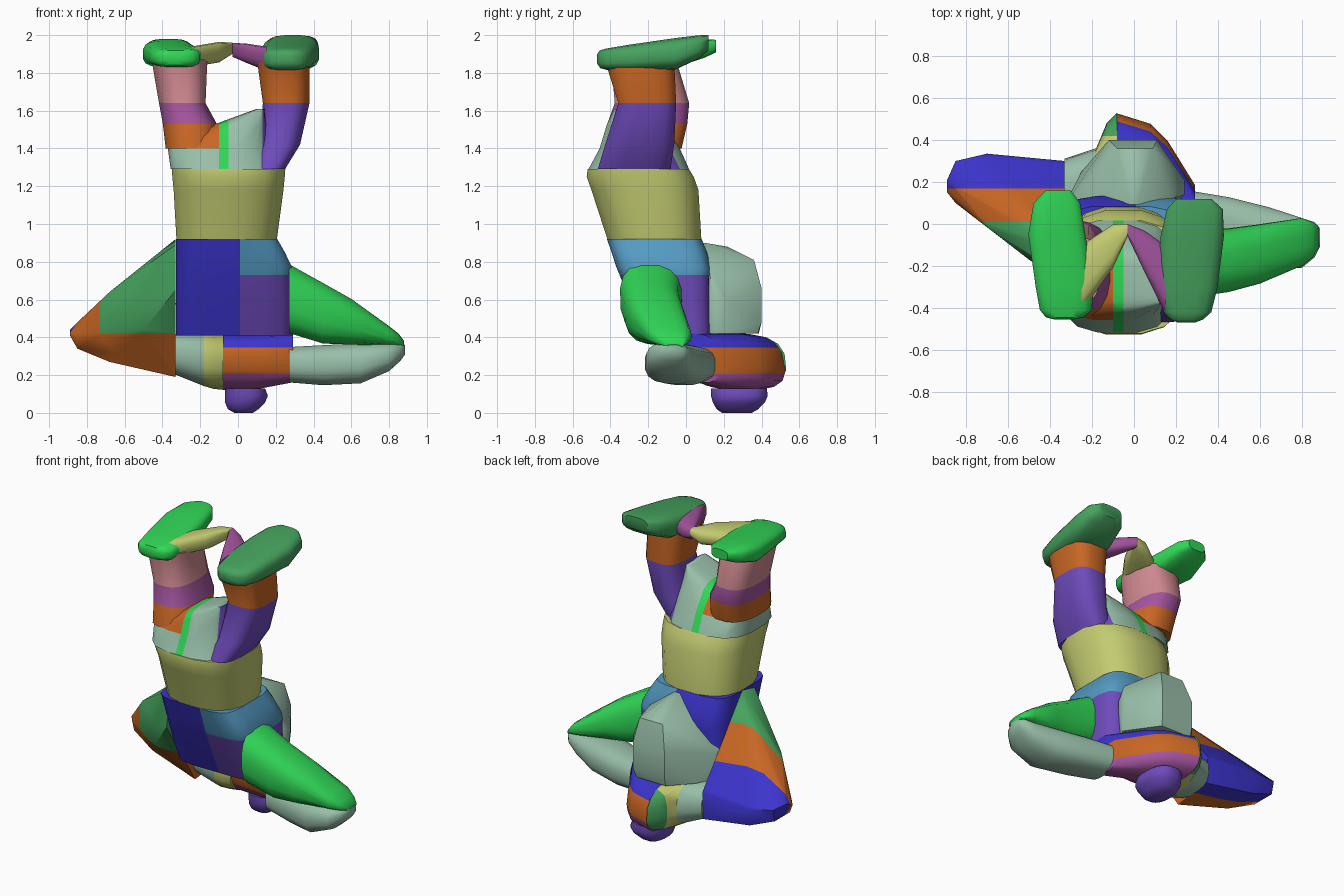
import bpy, bmesh, math
from mathutils import Vector

cube = bpy.data.objects.get("Cube")
if cube:
    bpy.data.objects.remove(cube, do_unlink=True)


def linear(c):
    c /= 255
    return c / 12.92 if c <= 0.04045 else ((c + 0.055) / 1.055) ** 2.4


# Palette
COLOURS = {
    "bright_green": (48, 214, 86), "leaf_green": (70, 163, 94),
    "pink": (208, 138, 145), "magenta": (165, 85, 160),
    "violet": (110, 75, 188), "orange": (200, 102, 36),
    "sage": (152, 190, 168), "olive": (195, 203, 112),
    "blue": (60, 52, 205), "sky_blue": (84, 154, 194),
}
MATS = {}
for name, rgb in COLOURS.items():
    m = bpy.data.materials.new(name)
    m.use_nodes = True
    col = (*[linear(v) for v in rgb], 1)
    m.diffuse_color = col
    bsdf = m.node_tree.nodes["Principled BSDF"]
    bsdf.inputs["Base Color"].default_value = col
    bsdf.inputs["Roughness"].default_value = 0.7
    MATS[name] = m


def finish(name, bm, colour, cuts):
    """Cut colour borders (axis, position), colour faces by name or rule, add object."""
    for ax, at in cuts:
        k = "xyz".index(ax)
        co, no = Vector((0, 0, 0)), Vector((0, 0, 0))
        co[k], no[k] = at, 1
        bmesh.ops.bisect_plane(bm, geom=bm.verts[:] + bm.edges[:] + bm.faces[:],
                               plane_co=co, plane_no=no, dist=1e-5)
    bmesh.ops.recalc_face_normals(bm, faces=bm.faces)
    me = bpy.data.meshes.new(name)
    slots = []
    for f in bm.faces:
        n = colour if isinstance(colour, str) else colour(*f.calc_center_median())
        if n not in slots:
            slots.append(n)
            me.materials.append(MATS[n])
        f.material_index = slots.index(n)
    bm.to_mesh(me)
    bm.free()
    ob = bpy.data.objects.new(name, me)
    bpy.context.collection.objects.link(ob)
    bpy.ops.object.select_all(action="DESELECT")
    bpy.context.view_layer.objects.active = ob
    ob.select_set(True)
    bpy.ops.object.shade_smooth_by_angle(angle=math.radians(45))


def loft(name, axis, sections, colour, cuts=(), power=2.6, sides=16, shear=0.0):
    """Skin rounded sections (pos, a0, a1, b0, b1) along an axis."""
    bm = bmesh.new()
    rings = []
    for pos, a0, a1, b0, b1 in sections:
        ring = []
        for i in range(sides):
            t = 2 * math.pi * (i + 0.5) / sides
            c, s = math.cos(t), math.sin(t)
            u = math.copysign(abs(c) ** (2 / power), c)
            v = math.copysign(abs(s) ** (2 / power), s)
            b = (b0 + b1) / 2 + v * (b1 - b0) / 2
            a = (a0 + a1) / 2 + u * (a1 - a0) / 2 + shear * v * (b1 - b0) / 2
            co = {"x": (pos, a, b), "y": (a, pos, b), "z": (a, b, pos)}[axis]
            ring.append(bm.verts.new(co))
        rings.append(ring)
    for r, q in zip(rings, rings[1:]):
        for i in range(sides):
            j = (i + 1) % sides
            bm.faces.new((r[i], r[j], q[j], q[i]))
    bm.faces.new(rings[0])
    bm.faces.new(rings[-1])
    finish(name, bm, colour, cuts)


def hull(name, points, colour, cuts=()):
    """Faceted convex solid around a few points."""
    bm = bmesh.new()
    for p in points:
        bm.verts.new(p)
    res = bmesh.ops.convex_hull(bm, input=bm.verts[:])
    inner = {v for v in res["geom_interior"] if isinstance(v, bmesh.types.BMVert)}
    bmesh.ops.delete(bm, geom=list(inner), context="VERTS")
    finish(name, bm, colour, cuts)


# Trunk
loft("chest", "z", [(.92, -.33, .21, -.42, .085), (1.18, -.345, .245, -.505, .07),
                    (1.25, -.352, .252, -.53, .045), (1.29, -.355, .255, -.525, .02)],
     "olive", power=2.6)
loft("shoulder_block", "z",
     [(.41, -.33, .29, -.21, .135), (.6, -.33, .29, -.3, .135),
      (.77, -.33, .29, -.37, .135), (.86, -.33, .245, -.4, .11),
      (.92, -.33, .21, -.42, .085)],
     lambda x, y, z: "blue" if x < .01 else "sky_blue" if z > .73 else "violet",
     [("x", .01), ("z", .73)], power=5)


def pelvis_colour(x, y, z):
    if x < -.1:
        return "orange" if z > 1.4 else "sage"
    if x > .13:
        return "violet"
    return "bright_green" if x < -.05 else "sage"


loft("pelvis", "z", [(1.29, -.36, .2, -.52, .02), (1.4, -.375, .18, -.46, -.03),
                     (1.53, -.12, .16, -.42, -.12), (1.61, .1, .14, -.38, -.18)],
     pelvis_colour, [("x", -.1), ("x", -.05), ("x", .13), ("z", 1.4)], power=3)

# Head
hull("head", [(-.32, .1, .42), (-.25, .25, .42), (-.12, .385, .42), (.1, .38, .42),
              (.24, .18, .42), (.2, .1, .42), (-.33, .09, .58), (-.12, .4, .48),
              (.11, .4, .48), (-.12, .4, .66), (.11, .4, .66), (.24, .21, .6),
              (.24, .14, .64), (-.08, .36, .81), (.09, .36, .81), (.18, .12, .78),
              (-.02, .1, .9), (.02, .1, .9), (0, .22, .88), (0, .02, .89)], "sage")

# Raised legs
loft("right_leg", "z",
     [(1.4, -.385, -.1, -.45, -.02), (1.53, -.4, -.11, -.42, .01),
      (1.64, -.42, -.17, -.38, .02), (1.87, -.46, -.16, -.4, -.05)],
     lambda x, y, z: "orange" if z < 1.53 else "magenta" if z < 1.64 else "pink",
     power=2.6)
loft("left_leg", "z",
     [(1.29, .06, .25, -.47, -.08), (1.42, .11, .33, -.43, -.06),
      (1.64, .13, .38, -.36, -.05), (1.86, .1, .38, -.43, -.06)],
     lambda x, y, z: "violet" if z < 1.64 else "orange", power=3)

# Feet
loft("left_foot", "y",
     [(-.47, .21, .29, 1.85, 1.9), (-.455, .17, .33, 1.825, 1.92),
      (-.42, .14, .37, 1.815, 1.93), (-.3, .11, .4, 1.81, 1.95),
      (-.06, .125, .43, 1.815, 1.985), (.07, .155, .425, 1.875, 2.0),
      (.12, .2, .37, 1.92, 2.0)], "leaf_green", power=3.2)
loft("right_foot", "y",
     [(-.455, -.38, -.29, 1.86, 1.9), (-.445, -.42, -.24, 1.84, 1.92),
      (-.41, -.45, -.2, 1.83, 1.93), (-.3, -.47, -.19, 1.83, 1.945),
      (-.05, -.505, -.23, 1.83, 1.97), (.1, -.48, -.255, 1.88, 1.98),
      (.16, -.42, -.3, 1.91, 1.975)], "bright_green", power=3.2)
loft("right_toes", "x",
     [(-.25, -.42, -.1, 1.83, 1.94), (-.1, -.21, 0, 1.855, 1.965),
      (-.03, -.06, 0, 1.9, 1.96)], "olive", power=2.8)
loft("left_toes", "x",
     [(.15, -.43, -.1, 1.81, 1.94), (.05, -.23, -.03, 1.85, 1.955),
      (-.03, -.06, 0, 1.885, 1.96)], "magenta", power=2.8)

# Left arm, bent at the elbow
loft("left_upper_arm", "x",
     [(.27, -.35, -.02, .42, .79), (.45, -.325, -.02, .365, .69),
      (.6, -.285, 0, .36, .605), (.8, -.2, .03, .355, .46),
      (.85, -.16, .01, .35, .42), (.88, -.11, -.01, .345, .38)],
     "bright_green", power=2.7, shear=-.03)
loft("left_forearm", "x",
     [(.27, -.1, .16, .16, .35), (.45, -.15, .13, .145, .36),
      (.65, -.22, .08, .155, .37), (.8, -.21, .03, .22, .372),
      (.86, -.16, .01, .275, .37), (.885, -.11, -.02, .31, .36)],
     "sage", power=2.6)

# Right arm, folded tight
hull("right_arm",
     [(-.33, -.25, .89), (-.33, -.12, .92), (-.33, -.28, .65), (-.33, -.1, .43),
      (-.33, .15, .57), (-.33, .3, .4), (-.33, .29, .22), (-.33, .02, .19),
      (-.5, -.17, .6), (-.5, -.16, .44), (-.68, -.03, .64), (-.71, 0, .5),
      (-.7, 0, .4), (-.66, .17, .56), (-.7, .335, .4), (-.68, .3, .275),
      (-.68, .07, .27), (-.85, .1, .41), (-.85, .12, .34), (-.85, .3, .42),
      (-.85, .28, .34), (-.85, .17, .48), (-.89, .15, .41), (-.89, .21, .44)],
     lambda x, y, z: "leaf_green" if y < .01 and z > .42 else
     "orange" if y < .17 else "blue",
     [("y", .01), ("y", .17), ("z", .42)])

# Clasped hands under the head
loft("left_hand", "x",
     [(-.08, .04, .52, .12, .42), (.08, .03, .47, .12, .42),
      (.16, .02, .39, .135, .42), (.29, -.06, .18, .16, .42)],
     lambda x, y, z: "blue" if z > .345 else "orange" if z > .21 else "magenta",
     [("z", .345), ("z", .21)], power=2.9, shear=-.2)
loft("right_hand", "x",
     [(-.33, 0, .31, .2, .42), (-.18, 0, .36, .14, .42),
      (-.13, .01, .48, .125, .42), (-.08, .03, .53, .12, .42)],
     lambda x, y, z: "sage" if x < -.18 else "leaf_green" if y > .42 else "olive",
     [("x", -.18), ("y", .42)], power=2.6, shear=-.1)
loft("fingers", "z",
     [(0, -.02, .08, .19, .35), (.02, -.055, .11, .16, .385),
      (.055, -.07, .145, .14, .42), (.09, -.07, .16, .13, .435),
      (.13, -.07, .145, .13, .43)], "violet", power=2.5)
